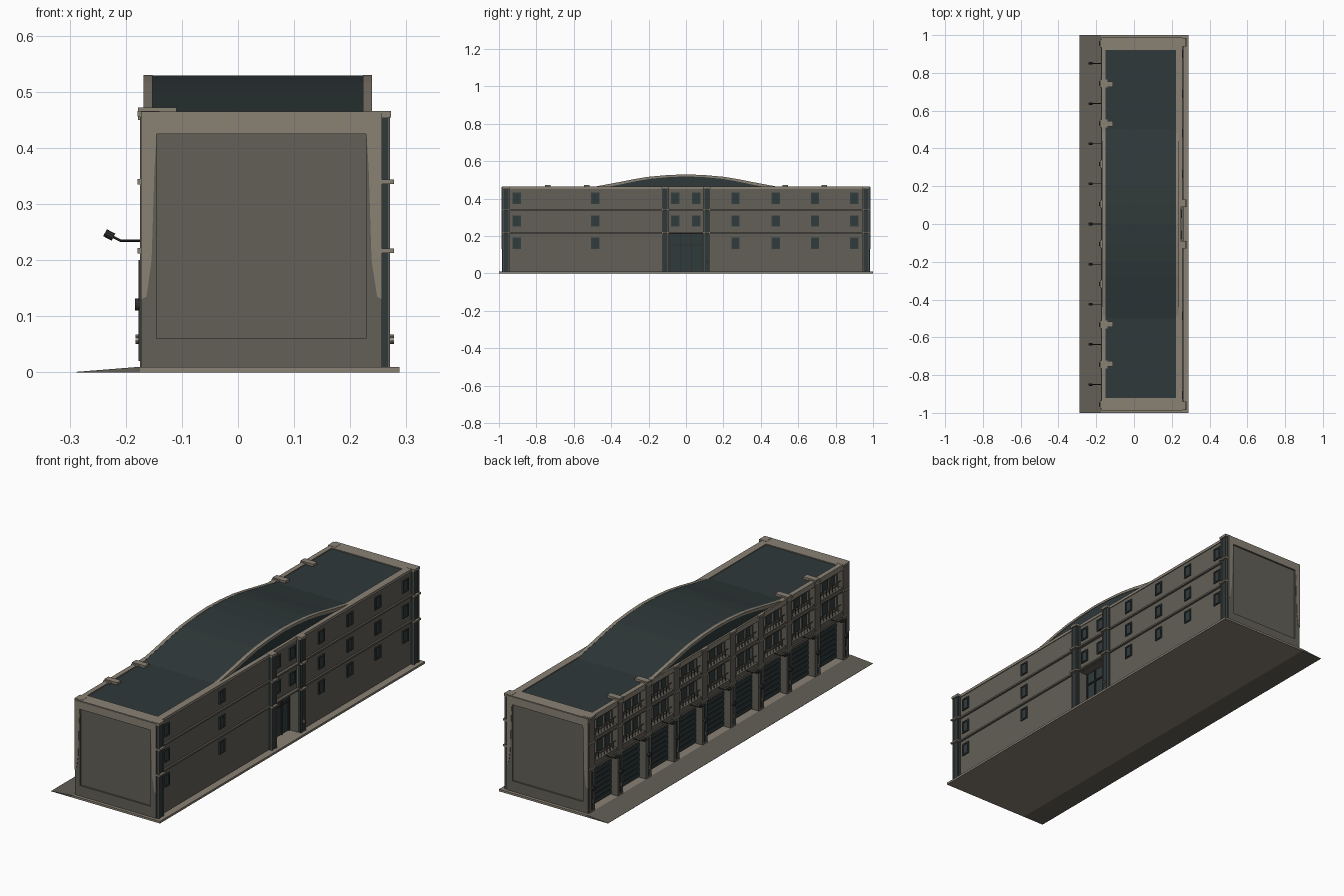
import bpy, bmesh, math
from mathutils import Matrix, Vector

def mat(name, c):
    m = bpy.data.materials.new(name)
    m.diffuse_color = (*c, 1)
    return m

WALL = mat("wall_stone", (0.125, 0.115, 0.095))
TRIM = mat("light_trim", (0.25, 0.22, 0.175))
ROOF = mat("dark_roof", (0.028, 0.040, 0.041))
GLASS = mat("dark_glass", (0.030, 0.043, 0.045))
DOOR = mat("door_slate", (0.036, 0.050, 0.053))
METAL = mat("dark_metal", (0.030, 0.030, 0.028))

def finish(name, bm, m):
    bmesh.ops.recalc_face_normals(bm, faces=bm.faces)
    me = bpy.data.meshes.new(name)
    bm.to_mesh(me)
    bm.free()
    me.materials.append(m)
    ob = bpy.data.objects.new(name, me)
    bpy.context.collection.objects.link(ob)
    return ob

def boxes(name, m, items):
    # each item: x0, x1, y0, y1, z0, z1
    bm = bmesh.new()
    for x0, x1, y0, y1, z0, z1 in items:
        M = Matrix.Translation(((x0+x1)/2, (y0+y1)/2, (z0+z1)/2)) @ Matrix.Diagonal((x1-x0, y1-y0, z1-z0, 1))
        bmesh.ops.create_cube(bm, size=1, matrix=M)
    return finish(name, bm, m)

def prism(name, m, pts, axis, a, b):
    # profile in (other two axes) extruded along axis
    bm = bmesh.new()
    def co(p, t):
        return (t, p[0], p[1]) if axis == 'x' else (p[0], t, p[1])
    A = [bm.verts.new(co(p, a)) for p in pts]
    B = [bm.verts.new(co(p, b)) for p in pts]
    bm.faces.new(A)
    bm.faces.new(B[::-1])
    n = len(pts)
    for i in range(n):
        bm.faces.new((A[i], A[(i+1) % n], B[(i+1) % n], B[i]))
    return finish(name, bm, m)

def rods(name, m, segs, r, sides=8):
    bm = bmesh.new()
    for p, q in segs:
        p, q = Vector(p), Vector(q)
        d = q - p
        M = Matrix.Translation((p+q)/2) @ d.to_track_quat('Z', 'Y').to_matrix().to_4x4()
        bmesh.ops.create_cone(bm, cap_ends=True, segments=sides, radius1=r, radius2=r, depth=d.length, matrix=M)
    return finish(name, bm, m)

# --- base slab and sloping driveway
boxes("base_slab", TRIM, [(-0.175, 0.288, -1, 1, 0, 0.01)])
prism("driveway_ramp", WALL, [(-0.288, 0), (-0.175, 0), (-0.175, 0.01), (-0.288, 0.001)], 'y', -1, 1)

# --- main body, with an opening for the entrance
F = 0.253
boxes("building_core", WALL, [(-0.128, 0.20, -0.97, 0.97, 0.01, 0.45)])
boxes("rear_facade", WALL, [(0.20, F, -0.97, -0.09, 0.01, 0.455), (0.20, F, 0.09, 0.97, 0.01, 0.455),
                            (0.20, F-0.006, -0.09, 0.09, 0.21, 0.455)])
boxes("entrance_glass", GLASS, [(0.20, 0.207, -0.09, 0.09, 0.01, 0.21)])
boxes("entrance_frame", METAL, [(0.205, 0.213, y-0.003, y+0.003, 0.01, 0.21) for y in (-0.085, -0.03, 0.03, 0.085)]
      + [(0.205, 0.213, -0.09, 0.09, 0.15, 0.156)])

# --- end walls: frame around a sunken panel, lighter upper edging
for s, n in ((-1, "front"), (1, "back")):
    def span(a, b):
        return tuple(sorted((s*a, s*b)))
    y = span(0.95, 0.985)
    boxes(n+"_end_frame", WALL, [(-0.172, -0.145, *y, 0.01, 0.46), (0.228, 0.257, *y, 0.01, 0.46),
                                 (-0.145, 0.228, *y, 0.01, 0.06), (-0.145, 0.228, *y, 0.425, 0.46)])
    boxes(n+"_end_panel", WALL, [(-0.145, 0.228, *span(0.95, 0.978), 0.06, 0.425)])
    y = span(0.984, 0.987)
    boxes(n+"_top_edging", TRIM, [(-0.173, 0.257, *y, 0.425, 0.462)])
    prism(n+"_left_edging", TRIM, [(-0.173, 0.13), (-0.163, 0.135), (-0.154, 0.2), (-0.149, 0.36), (-0.145, 0.425), (-0.173, 0.425)], 'y', *y)
    prism(n+"_right_edging", TRIM, [(0.257, 0.13), (0.248, 0.135), (0.238, 0.2), (0.233, 0.36), (0.229, 0.425), (0.257, 0.425)], 'y', *y)

# --- parapet
boxes("parapet", TRIM, [(-0.173, -0.15, -0.985, 0.985, 0.44, 0.465),
                        (0.222, 0.257, -0.985, -0.12, 0.452, 0.465), (0.222, 0.257, 0.12, 0.985, 0.452, 0.465),
                        (0.222, 0.25, -0.12, 0.12, 0.452, 0.465),
                        (-0.15, 0.222, -0.985, -0.922, 0.45, 0.465), (-0.15, 0.222, 0.922, 0.985, 0.45, 0.465)])

# --- roof with shallow arched middle
half = [(0.50, 0.462), (0.44, 0.473), (0.36, 0.488), (0.28, 0.504), (0.2, 0.517), (0.1, 0.526)]
arc = [(-y, z) for y, z in half] + [(0, 0.53)] + [(y, z) for y, z in half[::-1]]
prism("roof_deck", ROOF, [(-0.922, 0.44), (-0.922, 0.461)] + [(y, z-0.001) for y, z in arc] + [(0.922, 0.461), (0.922, 0.44)], 'x', -0.152, 0.223)
for n, a, b in (("left", -0.168, -0.152), ("right", 0.223, 0.239)):
    prism(n+"_arch_trim", TRIM, arc + [(y*0.96, max(z-0.011, 0.46)) for y, z in arc[::-1]], 'x', a, b)
    prism(n+"_arch_infill", ROOF, [(-0.47, 0.455)] + [(y*0.96, max(z-0.010, 0.459)) for y, z in arc] + [(0.47, 0.455)], 'x', a+0.003, b-0.003)
boxes("roof_brackets", TRIM, [(-0.178, -0.11, y-0.015, y+0.015, 0.45, 0.472) for y in (-0.74, -0.53, 0.53, 0.74)])

# --- rear columns at corners and entrance
cols = [(-0.982, -0.943), (-0.128, -0.092), (0.092, 0.128), (0.943, 0.982)]
boxes("column_cores", ROOF, [(0.24, 0.267, a, b, 0.01, 0.455) for a, b in cols])
boxes("column_edges", WALL, [(0.24, 0.271, y, y+0.005, 0.01, 0.455) for a, b in cols for y in (a+0.001, b-0.006)])
boxes("column_caps", TRIM, [(0.235, 0.273, a-0.002, b+0.002, 0.454, 0.466) for a, b in cols])
boxes("column_bands", TRIM, [(0.24, 0.278, a-0.003, b+0.003, z-0.004, z+0.004) for a, b in cols for z in (0.217, 0.34)])
boxes("floor_ledges", WALL, [(0.24, 0.262, -0.97, 0.97, z-0.004, z+0.004) for z in (0.217, 0.34)])

# --- rear windows
wins = [(y, z) for y in (-0.905, -0.485, 0.265, 0.48, 0.69, 0.90) for z in (0.162, 0.281, 0.402)]
wins += [(y, z) for y in (-0.058, 0.055) for z in (0.281, 0.402)]
fr, gl = [], []
for y, z in wins:
    x = F-0.006 if abs(y) < 0.09 else F
    gl.append((x-0.004, x+0.002, y-0.019, y+0.019, z-0.027, z+0.027))
    fr += [(x-0.004, x+0.006, y+s*0.019-0.003, y+s*0.019+0.003, z-0.03, z+0.03) for s in (-1, 1)]
    fr += [(x-0.004, x+0.006, y-0.02, y+0.02, z+s*0.027-0.003, z+s*0.027+0.003) for s in (-1, 1)]
boxes("rear_window_glass", GLASS, gl)
boxes("rear_window_frames", DOOR, fr)

# --- garage side: ten piers, nine bays
P = 0.2125
piers = [(i-4.5)*P for i in range(10)]
bays = [(i-4)*P for i in range(9)]
boxes("garage_piers", WALL, [(-0.175, -0.12, y-0.02, y+0.02, 0.01, 0.458) for y in piers])
boxes("pier_inlays", ROOF, [(-0.177, -0.17, y-0.007, y+0.007, 0.02, 0.20) for y in piers])
boxes("pier_caps", TRIM, [(-0.179, -0.14, y-0.021, y+0.021, z-0.005, z+0.005) for y in piers for z in (0.217, 0.34, 0.461)])
boxes("garage_bands", WALL, [(-0.171, -0.12, -0.96, 0.96, a, b) for a, b in ((0.205, 0.24), (0.333, 0.355), (0.438, 0.455))])
boxes("band_ledges", TRIM, [(-0.175, -0.15, -0.96, 0.96, z-0.003, z+0.003) for z in (0.222, 0.343)])
boxes("garage_doors", DOOR, [(-0.136, -0.125, y-0.088, y+0.088, 0.01, 0.205) for y in bays])
boxes("door_slats", GLASS, [(-0.141, -0.13, y-0.086, y+0.086, 0.014+0.024*k, 0.032+0.024*k) for y in bays for k in range(8)])
boxes("upper_glass", GLASS, [(-0.136, -0.125, y-0.088, y+0.088, a, b) for y in bays for a, b in ((0.24, 0.333), (0.355, 0.438))])
mull = []
for y in bays:
    for a, b in ((0.24, 0.333), (0.355, 0.438)):
        mull += [(-0.146, -0.13, y+d-0.004, y+d+0.004, a, b) for d in (-0.082, -0.03, 0.03, 0.082)]
        mull += [(-0.144, -0.13, y-0.086, y+0.086, z, z+0.006) for z in (a, b-0.024, b-0.006)]
boxes("upper_mullions", WALL, mull)
rail = []
for y in bays:
    for a in (0.24, 0.355):
        rail.append(((-0.163, y-0.087, a+0.032), (-0.163, y+0.087, a+0.032)))
        rail += [((-0.163, y+d*0.022, a), (-0.163, y+d*0.022, a+0.032)) for d in range(-3, 4)]
rods("balcony_railings", WALL, rail, 0.0018, 5)

# --- lamps above every door
arm, head = [], []
for y in bays:
    arm += [((-0.168, y, 0.235), (-0.21, y, 0.235)), ((-0.21, y, 0.235), (-0.226, y, 0.243))]
    head.append(((-0.222, y, 0.241), (-0.237, y, 0.249)))
rods("lamp_arms", METAL, arm, 0.0022, 6)
rods("lamp_heads", METAL, head, 0.007, 10)

# --- bells and hose fittings on the piers
rods("alarm_bells", METAL, [((-0.174, y, 0.121), (-0.184, y, 0.121)) for y in piers], 0.011, 14)
rods("hose_fittings", TRIM, [((-0.174, y, z), (-0.183, y, z)) for y in piers for z in (0.055, 0.064)]
     + [((0.265, 0.11, z), (0.278, 0.11, z)) for z in (0.055, 0.064)], 0.004, 10)
